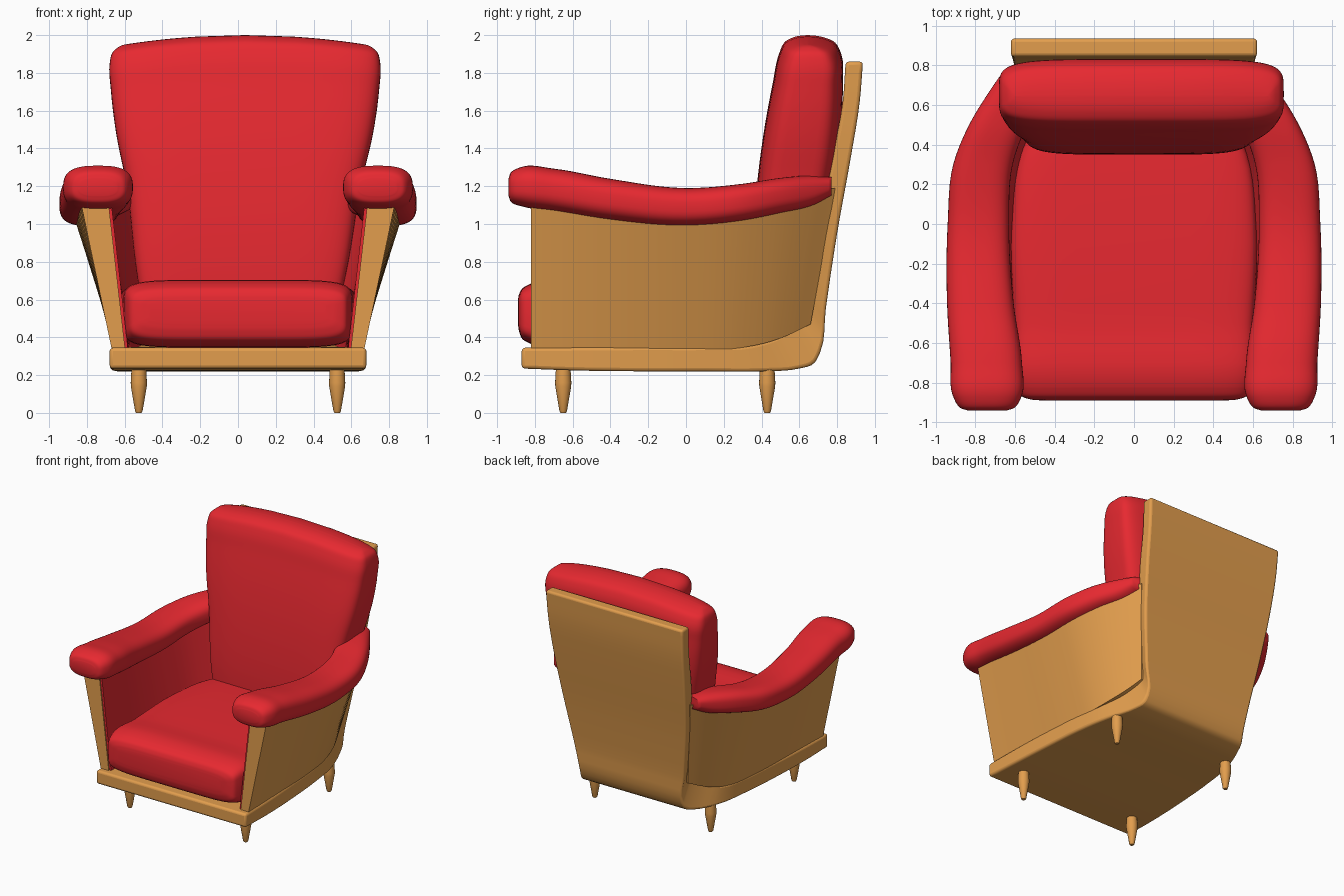
import bpy, bmesh, math
from mathutils import Vector

if "Cube" in bpy.data.objects:
    bpy.data.objects.remove(bpy.data.objects["Cube"])


def material(name, rgb):
    m = bpy.data.materials.new(name)
    m.diffuse_color = (*rgb, 1)
    m.use_nodes = True
    m.node_tree.nodes["Principled BSDF"].inputs["Base Color"].default_value = m.diffuse_color
    return m


RED = material("red upholstery", (0.80, 0.022, 0.03))
WOOD = material("light wood", (0.76, 0.34, 0.075))


def spline(rows, steps):
    """Smooth curve through rows of numbers, spaced by their distance."""
    p = [Vector(r) for r in rows]
    h = [(b - a).length for a, b in zip(p, p[1:])]
    d = [(b - a) / l for a, b, l in zip(p, p[1:], h)]
    m = [d[0]]
    for i in range(1, len(d)):
        m.append((d[i - 1] * h[i] + d[i] * h[i - 1]) / (h[i - 1] + h[i]))
    m.append(d[-1])
    out = []
    for i in range(len(d)):
        for k in range(steps):
            t = k / steps
            out.append(p[i] * (2*t**3 - 3*t**2 + 1) + m[i] * h[i] * (t**3 - 2*t**2 + t)
                       + p[i+1] * (3*t**2 - 2*t**3) + m[i+1] * h[i] * (t**3 - t**2))
    return out + [p[-1]]


def loft(name, rings, mat, bevel=0, angle=40, close_end=True):
    bm = bmesh.new()
    vs = [[bm.verts.new(c) for c in ring] for ring in rings]
    n = len(vs[0])
    for a, b in zip(vs, vs[1:]):
        for i in range(n):
            j = (i + 1) % n
            bm.faces.new((a[i], a[j], b[j], b[i]))
    bm.faces.new(vs[0])
    if close_end:
        bm.faces.new(vs[-1])
    bmesh.ops.remove_doubles(bm, verts=bm.verts, dist=1e-5)
    bmesh.ops.recalc_face_normals(bm, faces=bm.faces)
    me = bpy.data.meshes.new(name)
    bm.to_mesh(me)
    bm.free()
    me.materials.append(mat)
    ob = bpy.data.objects.new(name, me)
    bpy.context.collection.objects.link(ob)
    if bevel:
        mod = ob.modifiers.new("soft edges", 'BEVEL')
        mod.width, mod.segments = bevel, 3
        mod.limit_method, mod.angle_limit = 'ANGLE', math.radians(40)
    bpy.ops.object.select_all(action='DESELECT')
    ob.select_set(True)
    bpy.context.view_layer.objects.active = ob
    bpy.ops.object.shade_smooth_by_angle(angle=math.radians(angle))
    return ob


def oval(a, b, power, n=48):
    """Rounded-rectangle outline with half sizes a and b."""
    pts = []
    for i in range(n):
        c, s = math.cos(2*math.pi*i/n), math.sin(2*math.pi*i/n)
        pts.append((a * math.copysign(abs(c)**(2/power), c),
                    b * math.copysign(abs(s)**(2/power), s)))
    return pts


# Base that curves up into the back panel: outer y, z, inner y, z, half width
base = [(-.87, .235, -.87, .345, .68), (-.6, .225, -.6, .347, .675),
        (-.2, .22, -.2, .35, .655), (.1, .22, .1, .35, .63),
        (.4, .22, .35, .36, .58), (.6, .235, .5, .41, .51),
        (.68, .265, .58, .46, .48), (.71, .32, .61, .50, .468),
        (.74, .55, .65, .68, .50), (.80, .95, .71, 1.0, .56),
        (.872, 1.35, .775, 1.35, .60), (.92, 1.65, .83, 1.65, .616),
        (.937, 1.86, .845, 1.86, .622)]
loft("base_and_back_panel",
     [[(-w, yo, zo), (w, yo, zo), (w, yi, zi), (-w, yi, zi)]
      for yo, zo, yi, zi, w in spline(base, 4)], WOOD, .018)

# Side stations: top y, bottom y, top x, bottom x, top z, bottom z, thickness
side = [(-.82, -.82, .84, .667, 1.15, .33, .15), (-.4, -.4, .875, .655, 1.12, .33, .15),
        (0, 0, .88, .635, 1.08, .33, .15), (.3, .25, .85, .605, 1.1, .34, .14),
        (.5, .42, .775, .57, 1.13, .37, .13), (.68, .56, .675, .52, 1.17, .42, .11),
        (.79, .66, .59, .48, 1.19, .47, .10)]
# Arm cushion: y, centre x, centre z, half width, half height
arm = [(-.94, .74, 1.195, .10, .045), (-.925, .74, 1.195, .14, .08),
       (-.86, .74, 1.198, .176, .107), (-.7, .745, 1.18, .18, .113),
       (-.4, .775, 1.13, .168, .109), (0, .785, 1.09, .155, .10),
       (.3, .762, 1.115, .15, .098), (.5, .687, 1.15, .145, .094),
       (.68, .592, 1.178, .13, .078), (.77, .55, 1.20, .11, .05)]
# Leg: height, radius
leg = [(0, .015), (.01, .02), (.14, .042), (.16, .043), (.23, .039)]

for s, label in ((1, "right"), (-1, "left")):
    wood, liner = [], []
    for yt, yb, xt, xb, zt, zb, t in spline(side, 5):
        it, ib = xt - t, xb - t * .47
        wood.append([(s*xt, yt, zt), (s*xb, yb, zb), (s*ib, yb, zb), (s*it, yt, zt)])
        liner.append([(s*(it + .005), yt + .01, zt), (s*(ib + .005), yb + .01, zb),
                      (s*(ib - .015), yb + .01, zb), (s*(it - .015), yt + .01, zt)])
    loft(label + "_side_panel", wood, WOOD)
    loft(label + "_inner_lining", liner, RED)
    loft(label + "_arm_cushion",
         [[(s * (cx + u), y, cz + v) for u, v in oval(hw, hh, 2.8)]
          for y, cx, cz, hw, hh in spline(arm, 6)], RED, angle=70)
    for y, end in ((-.65, "front"), (.43, "rear")):
        loft(f"{label}_{end}_leg",
             [[(s * .525 + u, y + v, z) for u, v in oval(r, r, 2, 20)] for z, r in leg],
             WOOD)

# Seat cushion: y, centre z, half width, half height
seat = [(-.89, .535, .47, .06), (-.883, .53, .53, .10), (-.865, .525, .57, .135),
        (-.82, .525, .59, .16), (-.5, .525, .605, .165), (0, .525, .62, .165),
        (.35, .52, .575, .16), (.5, .55, .50, .12)]
loft("seat_cushion",
     [[(u, y, cz + v) for u, v in oval(hw, hh, 6, 64)]
      for y, cz, hw, hh in spline(seat, 5)], RED, angle=70)

# Back cushion: z, centre x, centre y, half width, half depth; top edge arched
back = [(.5, .01, .47, .51, .115), (.8, .02, .5, .565, .15), (1.2, .03, .575, .62, .20),
        (1.5, .035, .617, .68, .203), (1.75, .037, .645, .71, .185),
        (1.9, .037, .657, .717, .165), (1.96, .037, .655, .705, .135),
        (1.985, .037, .65, .68, .09), (1.997, .037, .645, .655, .04),
        (2.0, .037, .645, .635, 0)]
loft("back_cushion",
     [[(cx + u, cy + v, z - .06 * (u / .7)**2 * max(0, (z - 1.2) / .8))
       for u, v in oval(hw, hd, 5, 64)]
      for z, cx, cy, hw, hd in spline(back, 5)], RED, angle=70, close_end=False)
